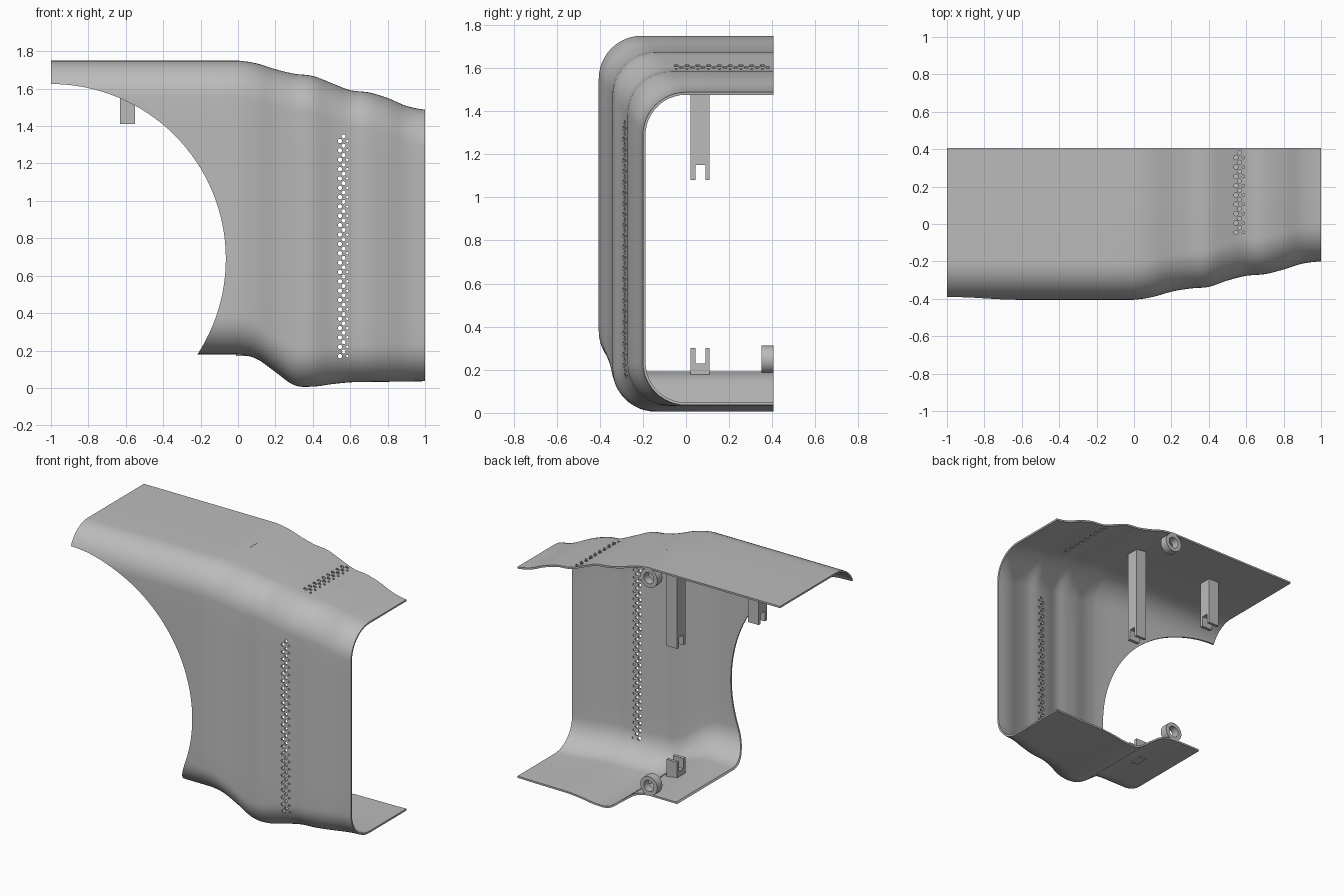
import bpy, bmesh
from math import sin, cos, pi
from mathutils import Vector, Matrix

cube = bpy.data.objects.get("Cube")
if cube:
    bpy.data.objects.remove(cube, do_unlink=True)

grey = bpy.data.materials.new("plain grey")
grey.use_nodes = True
colour = (0.5, 0.5, 0.5, 1)
grey.diffuse_color = colour
grey.node_tree.nodes["Principled BSDF"].inputs["Base Color"].default_value = colour


def finish(name, bm):
    bmesh.ops.recalc_face_normals(bm, faces=bm.faces)
    mesh = bpy.data.meshes.new(name)
    bm.to_mesh(mesh)
    bm.free()
    mesh.materials.append(grey)
    obj = bpy.data.objects.new(name, mesh)
    bpy.context.collection.objects.link(obj)
    return obj


def activate(obj):
    bpy.ops.object.select_all(action='DESELECT')
    obj.select_set(True)
    bpy.context.view_layer.objects.active = obj


def smooth(obj):
    activate(obj)
    bpy.ops.object.shade_smooth_by_angle(angle=0.6)


def curve(values, x):
    """Smooth interpolation through values spaced 0.1 apart from x = 0."""
    if x <= 0:
        return values[0]
    i = min(int(x * 10), len(values) - 2)
    t = x * 10 - i
    a, b, c, d = (values[max(0, min(k, len(values) - 1))] for k in range(i - 1, i + 3))
    return b + t / 2 * (c - a + t * (2*a - 5*b + 4*c - d + t * (3*(b - c) + d - a)))


TOP = [1.75, 1.735, 1.704, 1.68, 1.668, 1.63, 1.592, 1.58, 1.55, 1.508, 1.488]
BOTTOM = [0.18, 0.155, 0.085, 0.015, 0.007, 0.02, 0.03, 0.032, 0.033, 0.034, 0.036]
FRONT = [-0.405, -0.39, -0.362, -0.345, -0.336, -0.302, -0.277, -0.268, -0.243, -0.212, -0.2]
BACK, RADIUS, THICK = 0.405, 0.2, 0.012


def section(x):
    """C-shaped section, from the top back edge round to the bottom back edge."""
    top, bottom, front = (curve(v, x) for v in (TOP, BOTTOM, FRONT))
    cy = front + RADIUS
    pts = [(BACK, top), ((BACK + cy) / 2, top)]
    arc = [pi / 2 * k / 12 for k in range(13)]
    pts += [(cy - RADIUS * sin(a), top - RADIUS + RADIUS * cos(a)) for a in arc]
    z0, z1 = top - RADIUS, bottom + RADIUS
    pts += [(front, z0 + (z1 - z0) * k / 8) for k in range(1, 8)]
    pts += [(cy - RADIUS * cos(a), z1 - RADIUS * sin(a)) for a in arc]
    pts += [((BACK + cy) / 2, bottom), (BACK, bottom)]
    return [Vector((x, y, z)) for y, z in pts]


# Curved sheet shell
bm = bmesh.new()
stations = [-1 + k / 8 for k in range(8)] + [k / 50 for k in range(51)]
rows = [[bm.verts.new(p) for p in section(x)] for x in stations]
for r, s in zip(rows, rows[1:]):
    for k in range(len(r) - 1):
        bm.faces.new((r[k], r[k + 1], s[k + 1], s[k]))
shell = finish("shell", bm)
if shell.data.polygons[0].normal.z < 0:
    shell.data.flip_normals()
solid = shell.modifiers.new("thickness", 'SOLIDIFY')
solid.thickness = THICK
solid.offset = -1


def rod(bm, centre, radius, depth, axis, sides):
    turn = Matrix.Rotation(pi / 2, 4, 'X') if axis == 'Y' else Matrix()
    bmesh.ops.create_cone(bm, cap_ends=True, segments=sides, radius1=radius, radius2=radius,
                          depth=depth, matrix=Matrix.Translation(centre) @ turn)


# Cutters: round arch, then staggered vent holes in the wall and the top
arch = bmesh.new()
rod(arch, (-1, 0, 0.69), 0.935, 2, 'Y', 128)
vents = bmesh.new()
for col, (x, size) in enumerate([(0.545, 0.012), (0.565, 0.011), (0.585, 0.007)]):
    shift = 0.025 * (col % 2)
    for k in range(24):
        rod(vents, (x, -0.3, 0.17 + shift + 0.05 * k), size, 0.3, 'Y', 10)
    for k in range(9):
        rod(vents, (x, -0.045 + shift + 0.05 * k, 1.62), size, 0.2, 'Z', 10)
cutters = [finish("arch_cutter", arch), finish("vent_cutter", vents)]
for cutter in cutters:
    cutter.hide_render = True
    cut = shell.modifiers.new(cutter.name, 'BOOLEAN')
    cut.operation = 'DIFFERENCE'
    cut.solver = 'EXACT'
    cut.object = cutter
activate(shell)
for name in [m.name for m in shell.modifiers]:
    bpy.ops.object.modifier_apply(modifier=name)
for cutter in cutters:
    bpy.data.objects.remove(cutter, do_unlink=True)
smooth(shell)


# Forked brackets: U outline extruded along x
def bracket(name, x, root, tip):
    up = 0.07 if tip < root else -0.07
    outline = [(0.02, root), (0.02, tip), (0.043, tip), (0.043, tip + up),
               (0.09, tip + up), (0.09, tip), (0.11, tip), (0.11, root)]
    bm = bmesh.new()
    face = bm.faces.new([bm.verts.new((x - 0.04, y, z)) for y, z in outline])
    ext = bmesh.ops.extrude_face_region(bm, geom=[face])
    bmesh.ops.translate(bm, vec=(0.08, 0, 0),
                        verts=[g for g in ext["geom"] if isinstance(g, bmesh.types.BMVert)])
    finish(name, bm)


bracket("outer_top_bracket", -0.59, 1.742, 1.41)
bracket("inner_top_bracket", 0.03, 1.742, 1.08)
bracket("bottom_bracket", 0.03, 0.17, 0.3)


# Mounting rings: rectangle spun about the y axis
def ring(name, z):
    bm = bmesh.new()
    steps = 32
    loops = []
    for k in range(steps):
        a = 2 * pi * k / steps
        loops.append([bm.verts.new((r * cos(a), y, z + r * sin(a)))
                      for r, y in ((0.065, 0.35), (0.065, BACK), (0.038, BACK), (0.038, 0.35))])
    for k in range(steps):
        p, q = loops[k], loops[(k + 1) % steps]
        for j in range(4):
            bm.faces.new((p[j], p[(j + 1) % 4], q[(j + 1) % 4], q[j]))
    smooth(finish(name, bm))


ring("top_ring", 1.677)
ring("bottom_ring", 0.247)
